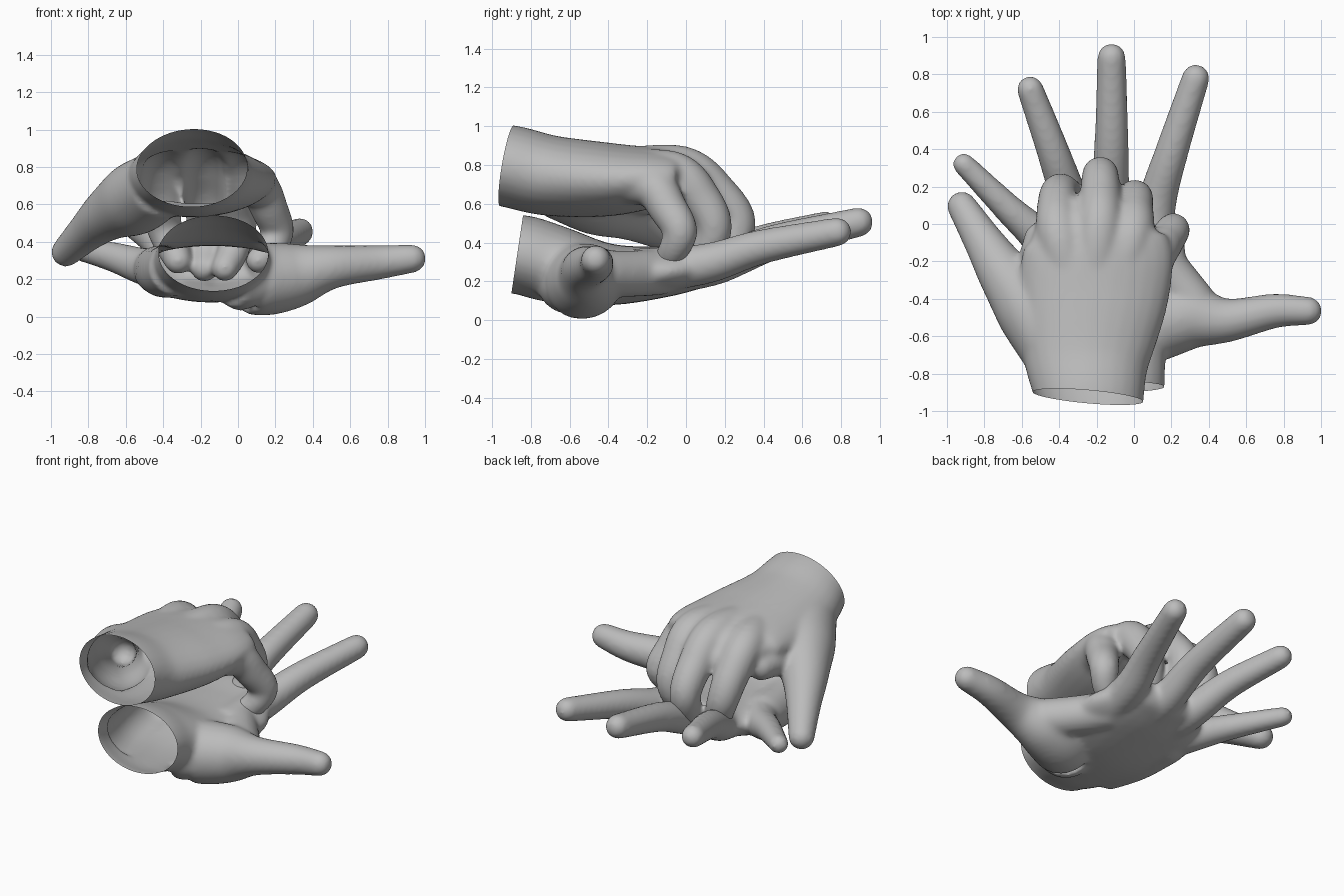
import bpy, bmesh, math
from mathutils import Vector

cube = bpy.data.objects.get("Cube")
if cube:
    bpy.data.objects.remove(cube)

clay = bpy.data.materials.new("plain grey")
clay.use_nodes = True
GREY = (0.5, 0.5, 0.5, 1)
clay.diffuse_color = GREY
clay.node_tree.nodes["Principled BSDF"].inputs["Base Color"].default_value = GREY


def spline(points, steps=6):
    """Catmull-Rom through points of any dimension."""
    pts = [Vector(p) for p in points]
    pts = [2 * pts[0] - pts[1]] + pts + [2 * pts[-1] - pts[-2]]
    out = []
    for a, b, c, d in zip(pts, pts[1:], pts[2:], pts[3:]):
        for i in range(steps):
            t = i / steps
            out.append(0.5 * (2 * b + (c - a) * t + (2 * a - 5 * b + 4 * c - d) * t * t
                              + (3 * b - a - 3 * c + d) * t ** 3))
    return out + [pts[-2]]


def taper(start, end, *points):
    """Give the points radii that change evenly from start to end."""
    step = (end - start) / (len(points) - 1)
    return [p + (start + step * i,) for i, p in enumerate(points)]


def limb(bm, points, sides=28):
    """Closed round-ended tube; points are x, y, z, half width and perhaps half height."""
    path = [p if len(p) == 5 else p + (p[3],) for p in points]
    centres = spline([p[:3] for p in path])
    sizes = spline([p[3:] for p in path])
    stations = []
    last = len(centres) - 1
    for i, (c, s) in enumerate(zip(centres, sizes)):
        t = (centres[min(i + 1, last)] - centres[max(i - 1, 0)]).normalized()
        stations.append((c, t, s))
    # dome at the tip
    c, t, s = stations[-1]
    for k in range(1, 6):
        a = math.radians(16.5 * k)
        stations.append((c + t * min(s) * math.sin(a), t, s * math.cos(a)))
    rings = []
    for c, t, s in stations:
        ref = Vector((1, 0, 0)) if abs(t.x) < 0.8 else Vector((0, 1, 0))
        side = (ref - t * ref.dot(t)).normalized()
        up = side.cross(t)
        rings.append([bm.verts.new(c + side * s[0] * math.cos(a) + up * s[1] * math.sin(a))
                      for a in (2 * math.pi * j / sides for j in range(sides))])
    for r, q in zip(rings, rings[1:]):
        for j in range(sides):
            k = (j + 1) % sides
            bm.faces.new((r[j], r[k], q[k], q[j]))
    bm.faces.new(rings[0][::-1])
    bm.faces.new(rings[-1])


def hand(name, limbs, cut_point, cut_normal):
    """Fuse the limbs into one skin and open it at the wrist."""
    bm = bmesh.new()
    for pts in limbs:
        limb(bm, pts)
    bmesh.ops.recalc_face_normals(bm, faces=bm.faces)
    mesh = bpy.data.meshes.new(name)
    bm.to_mesh(mesh)
    bm.free()
    ob = bpy.data.objects.new(name, mesh)
    bpy.context.collection.objects.link(ob)
    fuse = ob.modifiers.new("fuse", 'REMESH')
    fuse.mode = 'VOXEL'
    fuse.voxel_size = 0.014
    soften = ob.modifiers.new("soften", 'SMOOTH')
    soften.factor = 0.5
    soften.iterations = 18
    graph = bpy.context.evaluated_depsgraph_get()
    bm = bmesh.new()
    bm.from_mesh(bpy.data.meshes.new_from_object(ob.evaluated_get(graph)))
    ob.modifiers.clear()
    bmesh.ops.bisect_plane(bm, geom=bm.verts[:] + bm.edges[:] + bm.faces[:],
                           plane_co=cut_point, plane_no=cut_normal, clear_outer=True)
    for f in bm.faces:
        f.smooth = True
        f.material_index = 0
    bm.to_mesh(mesh)
    bm.free()
    mesh.materials.clear()
    mesh.materials.append(clay)


# Lower hand, palm up: forearm and palm, little finger pad, thumb, thumb web
lower_palm = [
    [(-.13, -1.1, .34, .28, .2), (-.13, -.87, .34, .295, .205), (-.14, -.68, .29, .32, .2),
     (-.14, -.4, .235, .4, .16), (-.135, -.1, .25, .41, .13), (-.13, .1, .285, .32, .11)],
    taper(.15, .13, (-.33, -.68, .26), (-.39, -.45, .24), (-.43, -.2, .25)),
    [(-.02, -.64, .22, .17), (.12, -.54, .2, .195), (.3, -.5, .22, .175), (.5, -.515, .265, .118),
     (.75, -.465, .29, .093), (.93, -.465, .31, .077)],
    taper(.12, .12, (.08, -.12, .25), (.2, -.27, .24), (.32, -.42, .24)),
]

# Lower fingers: index, middle, ring, little
lower_fingers = [
    taper(.12, .075, (.08, -.25, .25), (.12, .1, .29), (.2, .38, .375), (.33, .78, .455)),
    taper(.12, .077, (-.13, -.2, .25), (-.13, .13, .28), (-.12, .45, .4), (-.12, .89, .505)),
    taper(.12, .072, (-.28, -.2, .25), (-.34, .1, .28), (-.43, .38, .4), (-.555, .72, .49)),
    taper(.12, .06, (-.38, -.25, .25), (-.51, -.07, .27), (-.67, .08, .32), (-.91, .32, .38)),
]

# Upper hand, palm down: forearm and back, thumb, thumb web
upper_palm = [
    [(-.24, -1.15, .82, .28, .2), (-.24, -.92, .795, .295, .212), (-.25, -.7, .745, .345, .208),
     (-.22, -.4, .725, .4, .19), (-.19, -.16, .735, .4, .155), (-.19, -.04, .73, .34, .13),
     (-.18, .04, .69, .26, .11)],
    [(-.42, -.68, .71, .18), (-.55, -.45, .63, .195), (-.69, -.27, .55, .145),
     (-.8, -.1, .46, .108), (-.92, .095, .345, .08)],
    taper(.13, .09, (-.4, -.35, .69), (-.5, -.2, .65), (-.5, -.08, .64)),
]

# Upper fingers, curled into the lower palm: index, middle, ring, little
upper_fingers = [
    taper(.13, .075, (-.32, -.35, .75), (-.4, -.06, .76), (-.41, .1, .63),
          (-.395, .175, .48), (-.34, .14, .35), (-.32, .1, .3)),
    taper(.13, .075, (-.22, -.35, .76), (-.185, -.02, .78), (-.18, .16, .65),
          (-.18, .265, .5), (-.17, .2, .34), (-.18, .12, .26)),
    taper(.125, .073, (-.1, -.35, .75), (-.01, -.06, .755), (0, .08, .62),
          (.005, .145, .48), (-.03, .1, .34), (-.07, .03, .26)),
    taper(.12, .07, (0, -.4, .72), (.11, -.18, .69), (.17, -.09, .57),
          (.21, -.03, .46), (.18, -.06, .37), (.11, -.1, .3)),
]

hand("lower_hand", lower_palm + lower_fingers, (-.13, -.87, .34), (0, -1, .15))
hand("upper_hand", upper_palm + upper_fingers, (-.24, -.925, .79), (-.09, -1, .17))
